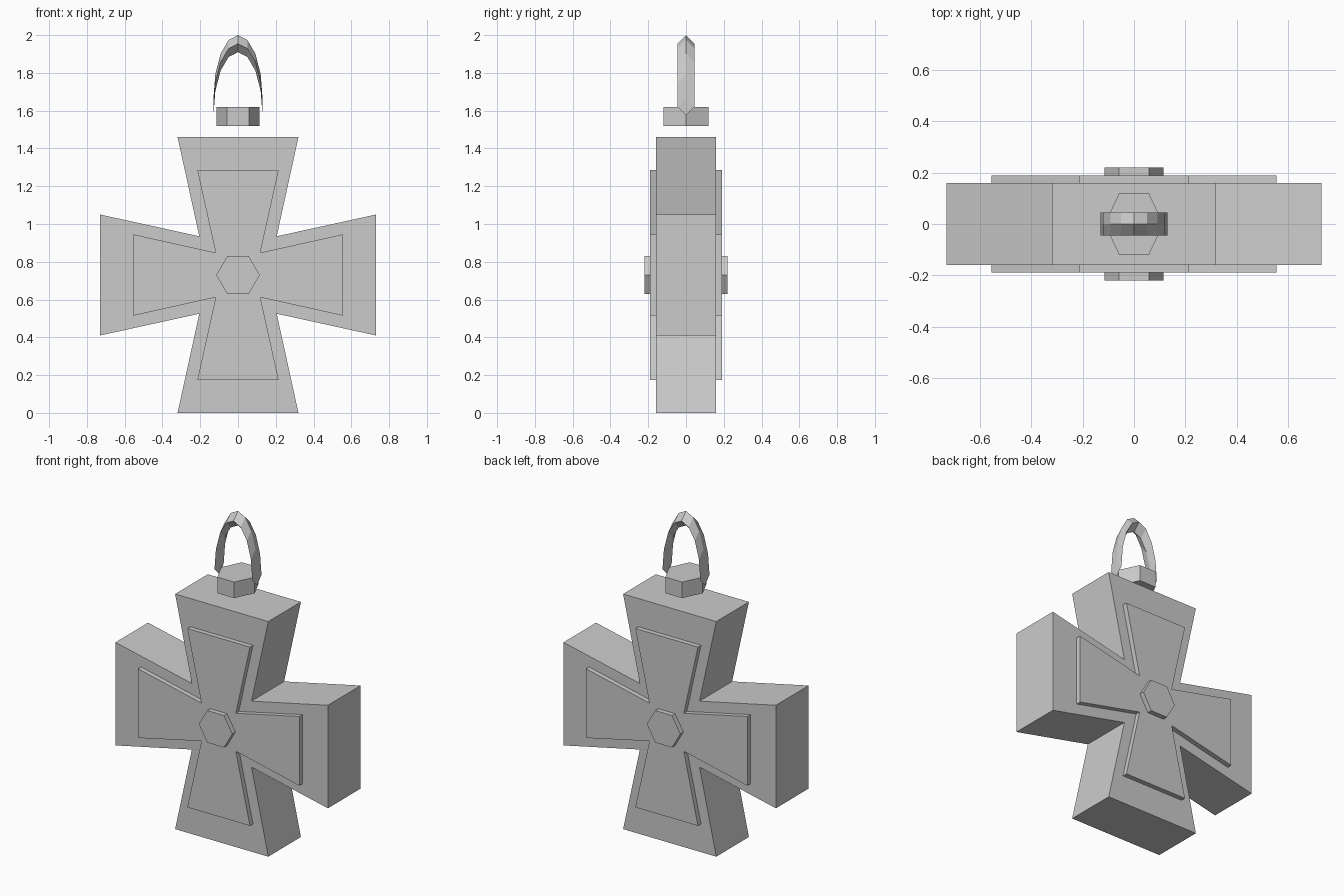
import bpy, bmesh, math

if "Cube" in bpy.data.objects:
    bpy.data.objects.remove(bpy.data.objects["Cube"])

CZ = 0.73  # height of the cross centre


def finish(name, bm):
    bmesh.ops.recalc_face_normals(bm, faces=bm.faces[:])
    me = bpy.data.meshes.new(name)
    bm.to_mesh(me)
    bm.free()
    ob = bpy.data.objects.new(name, me)
    bpy.context.collection.objects.link(ob)
    return ob


def prism(name, outline, axis, lo, hi):
    """Extrude a 2D outline along y (outline in x,z) or z (outline in x,y)."""
    bm = bmesh.new()
    place = (lambda a, b, d: (a, d, b)) if axis == 'y' else (lambda a, b, d: (a, b, d))
    low = [bm.verts.new(place(a, b, lo)) for a, b in outline]
    high = [bm.verts.new(place(a, b, hi)) for a, b in outline]
    bm.faces.new(low)
    bm.faces.new(high)
    n = len(outline)
    for i in range(n):
        j = (i + 1) % n
        bm.faces.new((low[i], low[j], high[j], high[i]))
    return finish(name, bm)


def cross_outline(reach, half, inner):
    pts = []
    for k in range(4):
        c, s = round(math.cos(k * math.pi / 2)), round(math.sin(k * math.pi / 2))
        for x, z in ((reach, -half), (reach, half), (inner, inner)):
            pts.append((x * c - z * s, x * s + z * c + CZ))
    return pts


def hexagon(rx, ry, cy=0):
    return [(rx * math.cos(k * math.pi / 3), cy + ry * math.sin(k * math.pi / 3))
            for k in range(6)]


# Flared cross body
prism("cross_body", cross_outline(0.73, 0.32, 0.205), 'y', -0.16, 0.16)

# Raised plates and centre studs on front and back
for side, sign in (("front", -1), ("back", 1)):
    prism(side + "_plate", cross_outline(0.555, 0.215, 0.118), 'y', sign * 0.16, sign * 0.19)
    prism(side + "_stud", hexagon(0.115, 0.115, CZ), 'y', sign * 0.19, sign * 0.22)

# Hexagonal collar floating above the cross
prism("collar", hexagon(0.115, 0.139), 'z', 1.52, 1.62)

# Hanging loop: upright diamond section swept along a half ellipse
bm = bmesh.new()
R = 0.045
rings = []
for k in range(9):
    a = math.pi * k / 8
    x, z = 0.13 * math.cos(a), 1.62 + 0.335 * math.sin(a)
    rings.append([bm.verts.new((x, dy, z + dz))
                  for dy, dz in ((R, 0), (0, R), (-R, 0), (0, -R))])
for r, s in zip(rings, rings[1:]):
    for i in range(4):
        j = (i + 1) % 4
        bm.faces.new((r[i], r[j], s[j], s[i]))
bm.faces.new(rings[0])
bm.faces.new(rings[-1])
finish("hanging_loop", bm)
